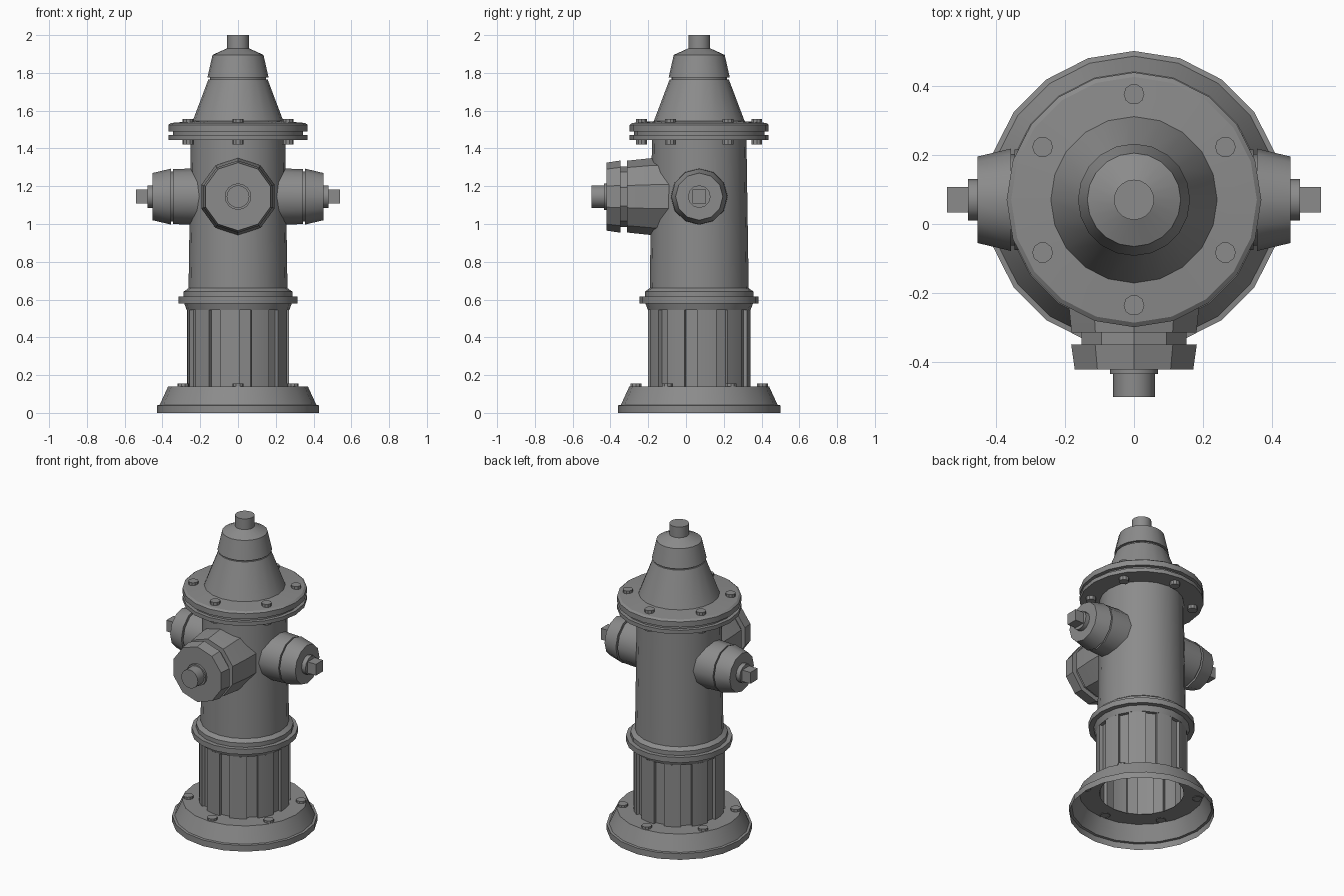
import bpy, bmesh
from math import pi, sin, cos, radians
from mathutils import Matrix, Vector

cube = bpy.data.objects.get("Cube")
if cube:
    bpy.data.objects.remove(cube, do_unlink=True)

AXIS_Y = 0.07          # the body stands slightly behind the centre
NOZZLE_Z = 1.145

grey = bpy.data.materials.new("cast_iron_grey")
grey.use_nodes = True
GREY = (0.26, 0.26, 0.26, 1)
grey.diffuse_color = GREY
grey.node_tree.nodes["Principled BSDF"].inputs["Base Color"].default_value = GREY


def finish(name, bm, matrix):
    """Turn a bmesh into a shaded object placed by the matrix."""
    bmesh.ops.recalc_face_normals(bm, faces=bm.faces)
    bm.transform(matrix)
    mesh = bpy.data.meshes.new(name)
    bm.to_mesh(mesh)
    bm.free()
    mesh.materials.append(grey)
    obj = bpy.data.objects.new(name, mesh)
    bpy.context.collection.objects.link(obj)
    bpy.ops.object.select_all(action='DESELECT')
    obj.select_set(True)
    bpy.context.view_layer.objects.active = obj
    bpy.ops.object.shade_smooth_by_angle(angle=radians(31))
    return obj


def lathe(name, profile, sides, matrix, turn=0.0, cap=True):
    """Revolve (radius, height) points about z, optionally closing the end."""
    bm = bmesh.new()
    rings = []
    for r, h in profile:
        angles = [turn + 2 * pi * i / sides for i in range(sides)]
        rings.append([bm.verts.new((r * cos(a), r * sin(a), h)) for a in angles])
    for low, high in zip(rings, rings[1:]):
        for i in range(sides):
            j = (i + 1) % sides
            bm.faces.new((low[i], low[j], high[j], high[i]))
    if cap:
        bm.faces.new(rings[-1])
    return finish(name, bm, matrix)


body = Matrix.Translation((0, AXIS_Y, 0))

# Flared foot, open underneath
lathe("base", [(0.43, 0), (0.43, 0.04), (0.415, 0.042), (0.37, 0.14), (0.25, 0.14)],
      20, body, cap=False)

# Lower barrel with ten recessed flutes
bm = bmesh.new()
section = []
R_OUT, R_IN, HALF = 0.271, 0.25, radians(7)
for k in range(10):
    a = radians(8.5 + 36 * k - 90)
    section += [(R_OUT, a - HALF), (R_IN, a - HALF), (R_IN, a + HALF), (R_OUT, a + HALF),
                (R_OUT, a + radians(18))]
low = [bm.verts.new((r * cos(a), r * sin(a), 0.14)) for r, a in section]
high = [bm.verts.new((v.co.x, v.co.y, 0.545)) for v in low]
for i in range(len(low)):
    j = (i + 1) % len(low)
    bm.faces.new((low[i], low[j], high[j], high[i]))
finish("fluted_barrel", bm, body)

# Collar ring between the two barrels
lathe("collar", [(0.245, 0.545), (0.272, 0.545), (0.285, 0.58), (0.315, 0.58), (0.315, 0.615),
                 (0.288, 0.615), (0.288, 0.642), (0.262, 0.66)], 20, body, cap=False)

# Upper barrel
lathe("upper_barrel", [(0.262, 0.655), (0.25, 1.45)], 20, body, cap=False)

# Double bolted flange
lathe("flange", [(0.24, 1.445), (0.368, 1.445), (0.368, 1.47), (0.345, 1.47), (0.345, 1.49),
                 (0.368, 1.49), (0.368, 1.525), (0.355, 1.535), (0.23, 1.545)],
      20, body, cap=False)

# Bonnet, cap and top stem
lathe("bonnet", [(0.242, 1.54), (0.157, 1.765), (0.148, 1.765), (0.148, 1.775), (0.162, 1.775),
                 (0.135, 1.895), (0.058, 1.93), (0.058, 2.0)], 20, body)

# Rings of six bolts on the flange and the foot
for name, radius, z0, z1 in (("flange_top_bolt", 0.305, 1.53, 1.557),
                             ("flange_bottom_bolt", 0.305, 1.45, 1.42),
                             ("base_bolt", 0.335, 0.135, 0.155)):
    for k in range(6):
        a = radians(90 + 60 * k)
        spot = Matrix.Translation((radius * cos(a), AXIS_Y + radius * sin(a), 0))
        lathe(f"{name}_{k + 1}", [(0.03, z0), (0.03, z1)], 10, spot)


def outward(direction):
    """Frame whose z points along direction and whose x points up."""
    z = Vector(direction)
    x = Vector((0, 0, 1))
    y = z.cross(x)
    m = Matrix((x, y, z)).transposed().to_4x4()
    return Matrix.Translation((0, AXIS_Y, NOZZLE_Z)) @ m


# Large front outlet
front = outward((0, -1, 0))
lathe("front_outlet", [(0.204, 0.15), (0.204, 0.25), (0.19, 0.383), (0.16, 0.383), (0.16, 0.418),
                       (0.191, 0.418), (0.18, 0.49)], 10, front)
lathe("front_outlet_stem", [(0.07, 0.485), (0.07, 0.503), (0.06, 0.503), (0.06, 0.57)], 16, front)

# Side outlets with square nuts
for side, sx in (("left", 1), ("right", -1)):
    frame = outward((sx, 0, 0))
    lathe(f"{side}_outlet", [(0.153, 0.15), (0.145, 0.345), (0.132, 0.345), (0.132, 0.355),
                             (0.148, 0.355), (0.125, 0.452)], 12, frame)
    lathe(f"{side}_outlet_collar", [(0.06, 0.445), (0.06, 0.48)], 12, frame)
    lathe(f"{side}_outlet_nut", [(0.052, 0.475), (0.052, 0.54)], 4, frame, turn=pi / 4)
